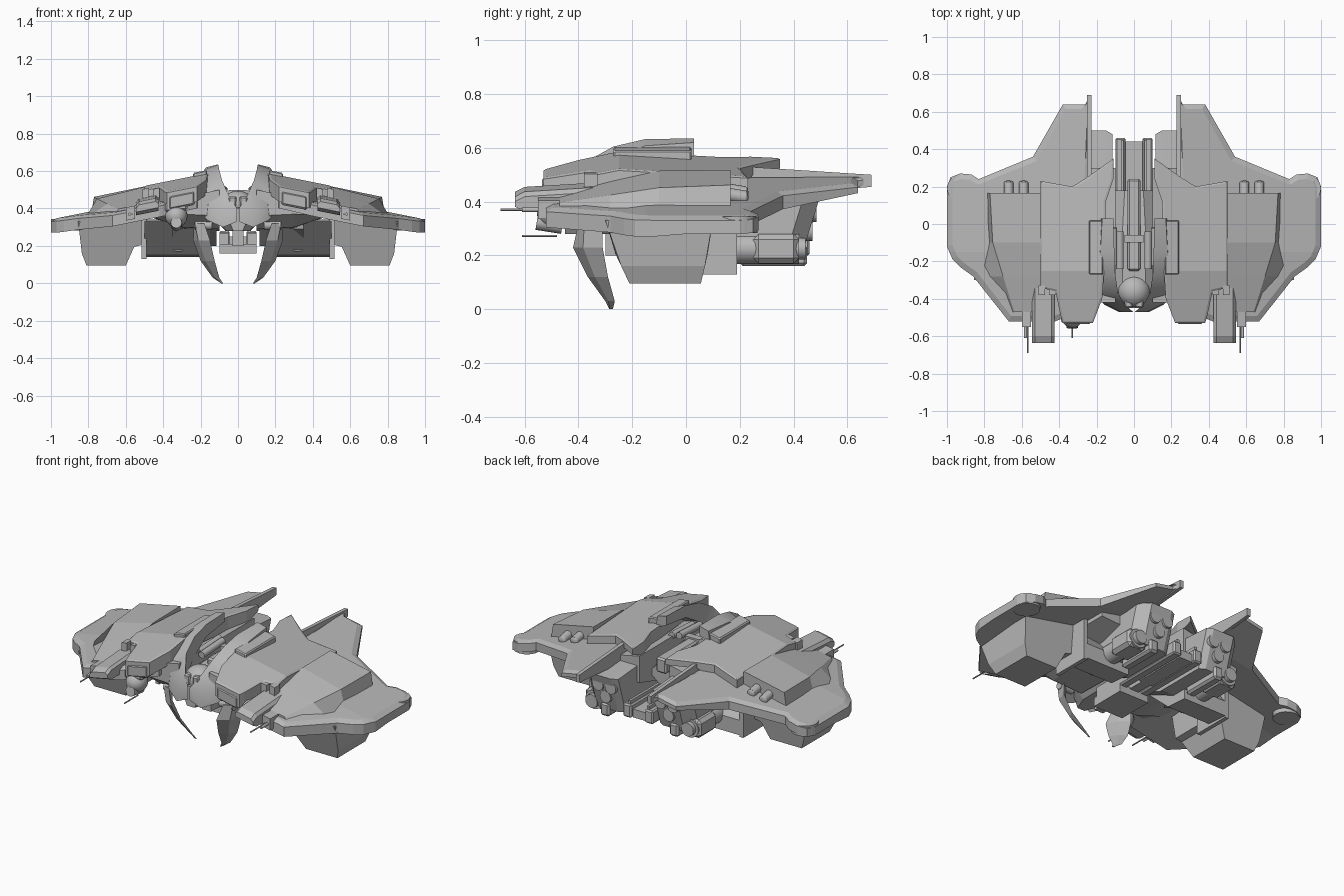
import bpy, bmesh, math
from mathutils import Vector

if "Cube" in bpy.data.objects:
    bpy.data.objects.remove(bpy.data.objects["Cube"])

hull_grey = bpy.data.materials.new("hull_grey")
hull_grey.use_nodes = True
GREY = (0.48, 0.48, 0.48, 1)
hull_grey.diffuse_color = GREY
hull_grey.node_tree.nodes["Principled BSDF"].inputs["Base Color"].default_value = GREY


def finish(name, bm, mirror=True, smooth=False):
    bmesh.ops.recalc_face_normals(bm, faces=bm.faces)
    mesh = bpy.data.meshes.new(name)
    bm.to_mesh(mesh)
    bm.free()
    mesh.materials.append(hull_grey)
    obj = bpy.data.objects.new(name, mesh)
    bpy.context.collection.objects.link(obj)
    if smooth:
        bpy.ops.object.select_all(action='DESELECT')
        obj.select_set(True)
        bpy.context.view_layer.objects.active = obj
        bpy.ops.object.shade_smooth_by_angle(angle=math.radians(35))
    if mirror:
        obj.modifiers.new("Mirror", 'MIRROR')
    return obj


def loft(name, sections, mirror=True, smooth=False):
    """Skin a list of equal-length point loops and cap both ends."""
    bm = bmesh.new()
    loops = [[bm.verts.new(p) for p in s] for s in sections]
    n = len(loops[0])
    for a, b in zip(loops, loops[1:]):
        for i in range(n):
            j = (i + 1) % n
            bm.faces.new((a[i], a[j], b[j], b[i]))
    bm.faces.new(loops[0])
    bm.faces.new(loops[-1])
    return finish(name, bm, mirror, smooth)


def plate(name, outline, low, high, inset, rise, cuts):
    """Flat slab with a chamfered top, cut across y, then bent to two height rules."""
    bm = bmesh.new()
    a = [bm.verts.new((x, y, 0)) for x, y in outline]
    b = [bm.verts.new((x, y, 1)) for x, y in outline]
    for i in range(len(a)):
        j = (i + 1) % len(a)
        bm.faces.new((a[i], a[j], b[j], b[i]))
    bm.faces.new(a)
    top = bm.faces.new(b)
    bmesh.ops.recalc_face_normals(bm, faces=bm.faces)
    bmesh.ops.inset_region(bm, faces=[top], thickness=inset, depth=rise)
    for y in cuts:
        bmesh.ops.bisect_plane(bm, geom=bm.verts[:] + bm.edges[:] + bm.faces[:],
                               plane_co=(0, y, 0), plane_no=(0, 1, 0))
    for v in bm.verts:
        x, y, t = v.co
        lo, hi = low(x, y), high(x, y)
        v.co.z = hi + t - 1 if t > 1 else lo + t * (hi - lo)
    return finish(name, bm)


def box(name, xs, ys, zs, slope=0.0, mirror=True, bevel=0.0):
    """Box whose top and bottom fall outward with the wing slope."""
    bm = bmesh.new()
    bmesh.ops.create_cube(bm, size=1)
    for v in bm.verts:
        x, y, z = (r[0] + (c + 0.5) * (r[1] - r[0]) for c, r in zip(v.co, (xs, ys, zs)))
        v.co = (x, y, z - slope * (x - xs[0]))
    if bevel:
        bmesh.ops.bevel(bm, geom=bm.edges[:], offset=bevel, segments=1, affect='EDGES')
    return finish(name, bm, mirror)


def tube(name, start, end, radius, mirror=True, tip=1.0):
    bm = bmesh.new()
    a, b = Vector(start), Vector(end)
    bmesh.ops.create_cone(bm, cap_ends=True, segments=16, radius1=radius,
                          radius2=radius * tip, depth=(b - a).length)
    turn = (b - a).to_track_quat('Z', 'Y')
    for v in bm.verts:
        v.co = turn @ v.co + (a + b) / 2
    return finish(name, bm, mirror, True)


def ball(name, centre, radii, mirror=False):
    bm = bmesh.new()
    bmesh.ops.create_uvsphere(bm, u_segments=24, v_segments=14, radius=1)
    for v in bm.verts:
        v.co = [c + p * r for c, p, r in zip(centre, v.co, radii)]
    return finish(name, bm, mirror, True)


def section(y, pts):
    return [(x, y, z) for x, z in pts]


# Main wings, drooping toward the leading edge
wing_outline = [(.24, .68), (.26, .64), (.38, .64), (.54, .36), (.83, .24), (.87, .265),
                (.93, .27), (.98, .25), (1, .2), (1, -.12), (.97, -.19), (.93, -.23),
                (.86, -.28), (.67, -.52), (.42, -.52), (.22, -.44), (.2, -.3), (.24, .1)]
plate("wing", wing_outline,
      lambda x, y: .48 - .2 * x - .08 * max(0, -y) + .1 * max(0, y - .36),
      lambda x, y: .53 - .2 * x - .09 * max(0, -y - .15), .03, .012, (.35, 0, -.15))
# Rounded bulges under the wing tips
tube("tip_bulge", (.925, .19, .283), (.925, .19, .345), .075)
# Tall thin fins along the rear inner edges
loft("rear_fin", [[(x, .15, .41), (x, .69, .455), (x, .69, .5), (x, .15, .535)]
                  for x in (.228, .25)])


# Upper shell, pitching down toward both the nose and the tail
def shell_top(x, y):
    return .616 - .2 * x - .06 * max(0, y + .25) - .2 * max(0, -y - .25)


def shell_low(x, y):
    return shell_top(x, y) - (.035 if y > .24 else .08)


shell_outline = [(.5, .23), (.33, .2), (.25, .25), (.11, .35), (.11, .24), (.15, .12), (.16, -.25),
                 (.17, -.4), (.22, -.53), (.38, -.53), (.39, -.5), (.42, -.36), (.5, -.34)]
plate("shell", shell_outline, shell_low, shell_top, .012, .005, (-.25,))
box("shell_pannier", (.165, .24), (-.27, .02), (.55, .605), .2, bevel=.006)

# Raised armour on the outer wings, blending into the wing at the front
loft("wing_armour", [section(y, [(.5, zi), (xo, zo), (xb, .34), (.5, .4)])
                     for y, xo, xb, zi, zo in ((.165, .77, .79, .518, .462),
                                               (-.1, .755, .785, .515, .452),
                                               (-.28, .7, .82, .475, .425),
                                               (-.47, .64, .67, .425, .397))])
for x in (.59, .67):
    tube("rear_tube", (x, .16, .56 - .2 * x), (x, .22, .55 - .2 * x), .025)
    ball("rear_tube_end", (x, .22, .55 - .2 * x), (.025, .012, .025), True)

# Forward gun housings and sensor rods
loft("gun_housing", [[(x, y, z - .2 * (x - .425)) for x, z in
                      ((.425, b), (.545, b), (.545, t - .015), (.53, t), (.44, t), (.425, t - .015))]
                     for y, b, t in ((-.635, .405, .44), (-.6, .388, .458), (-.32, .385, .475))])
box("gun_side", (.55, .6), (-.55, -.4), (.345, .415), .2)
box("inner_gun", (.23, .37), (-.535, -.4), (.42, .495), .2, bevel=.01)
box("inner_gun_cap", (.26, .34), (-.52, -.45), (.48, .515), .2)
for x in (.42, .475):
    box("shell_latch", (x, x + .035), (-.38, -.33), (.45, .51), .2)
tube("sensor_rod", (.567, -.69, .37), (.567, -.5, .37), .004)
tube("gun_barrel", (.58, -.61, .37), (.58, -.48, .37), .008)

# Chin turret on the right side only
ball("turret", (-.33, -.49, .36), (.06, .065, .06))
box("turret_mount", (-.39, -.27), (-.53, -.42), (.38, .43), -.1, False, .01)
tube("turret_drum", (-.33, -.555, .325), (-.33, -.46, .31), .03, False)
tube("turret_rod", (-.33, -.61, .273), (-.33, -.48, .273), .004, False)

# Curved collar sweeping from the shell down to the nose
collar = ((.03, .11, .635, .17, .62, .55), (-.15, .105, .633, .18, .608, .53),
          (-.27, .1, .605, .195, .565, .46), (-.37, .085, .55, .2, .48, .38),
          (-.43, .05, .47, .15, .42, .335), (-.47, .005, .4, .07, .38, .3))
loft("collar", [section(y, [(xi, zi), (xo, zo), (xo + .01, zb), (xi, zb + .03)])
                for y, xi, zi, xo, zo, zb in collar], smooth=True)

# Central fuselage, cockpit and spine
loft("fuselage", [section(y, [(-w, .34), (-w * .5, b), (w * .5, b), (w, .34), (w, t - .05),
                              (w * .5, t), (-w * .5, t), (-w, t - .05)])
                  for y, w, b, t in ((-.45, .05, .28, .4), (-.36, .12, .28, .45),
                                     (-.1, .13, .28, .46), (.18, .1, .3, .43))], False)
ball("cockpit", (0, -.36, .42), (.085, .085, .075))
box("cockpit_pane", (.008, .05), (-.448, -.4), (.40, .465), bevel=.008)
box("spine", (-.035, .035), (-.25, .24), (.4, .49), 0, False, .01)
box("spine_ring", (-.05, .05), (-.1, -.06), (.42, .5), 0, False)
for x, y in ((.075, -.04), (.11, -.02)):
    tube("dorsal_tube", (x, y - .2, .49), (x, y, .5), .02)

# Jaw block and keel below the nose
box("keel", (-.03, .03), (-.3, .1), (.2, .33), 0, False)
box("jaw", (-.1, .1), (-.22, .0), (.16, .21), 0, False)
box("jaw_prong", (.05, .1), (-.2, .0), (.2, .27))

# Twin tail beams with a cross plate
box("tail_beam", (.045, .1), (-.12, .46), (.2, .28), bevel=.008)
box("tail_deck", (-.045, .045), (.1, .44), (.2, .25), 0, False)
box("tail_rail", (.055, .07), (.1, .45), (.28, .3))

# Curved mandible blades
blade = []
for z, xo, xi, yf, yb in ((.32, .235, .18, -.4, -.31), (.23, .24, .15, -.42, -.31),
                          (.12, .2, .125, -.365, -.29), (.03, .135, .1, -.3, -.265),
                          (0, .09, .08, -.285, -.272)):
    xm, ym, t = (xo + xi) / 2, (yf + yb) / 2, .06 * z + .004
    blade.append([(xo, yb, z), (xm + t, ym - t, z), (xi, yf, z), (xm - t / 2, ym + t / 2, z)])
loft("mandible", blade)
tube("mandible_hinge", (.14, -.36, .31), (.23, -.36, .31), .025)

# Wing root underside
loft("wing_root", [section(y, [(.1, b), (.3, b + .01), (.48, .36), (.48, .42), (.1, .5)])
                   for y, b in ((-.42, .36), (-.33, .29), (.1, .28), (.3, .34))])

# Side pods under the wings, with a stepped inner wall
pod = [(.515, .4), (.515, .205), (.555, .195), (.6, .095), (.81, .095), (.835, .16), (.855, .33)]
pod_rings = []
for y_top, y_low in ((-.3, -.21), (-.02, -.02), (.1, .055)):
    pod_rings.append([(x, y_low + (y_top - y_low) * max(0, min(1, (z - .095) / .19)), z)
                      for x, z in pod])
loft("side_pod", pod_rings)
box("pod_brace", (.49, .515), (-.05, .19), (.13, .38))

# Engines with three rear nozzles each
engine = [(-.1, .29), (.1, .2), (.43, .2), (.455, .28), (.5, .425), (.3, .44), (-.1, .42)]
loft("engine", [[(x, y - cut, z) for y, z in engine]
                for x, cut in ((.115, .02), (.15, 0), (.29, 0), (.35, .06))])
for x, z in ((.165, .36), (.25, .36), (.21, .29)):
    tube("nozzle", (x, .38, z), (x, .485 if z > .3 else .47, z), .04, tip=.9)
tube("lower_thruster", (.32, .02, .225), (.32, .42, .225), .056)
tube("thruster_nozzle", (.32, .41, .225), (.32, .445, .225), .04)
box("thruster_sleeve", (.255, .385), (.25, .42), (.17, .28), bevel=.02)
box("engine_skirt", (.2, .26), (.2, .45), (.16, .24), bevel=.012)
# Undercut intake joining the engine to the pod
loft("engine_intake", [[(x, -.15, .33), (x, .05, .15), (x, .19, .14), (x, .19, .23), (x, .1, .34)]
                       for x in (.2, .5)])
